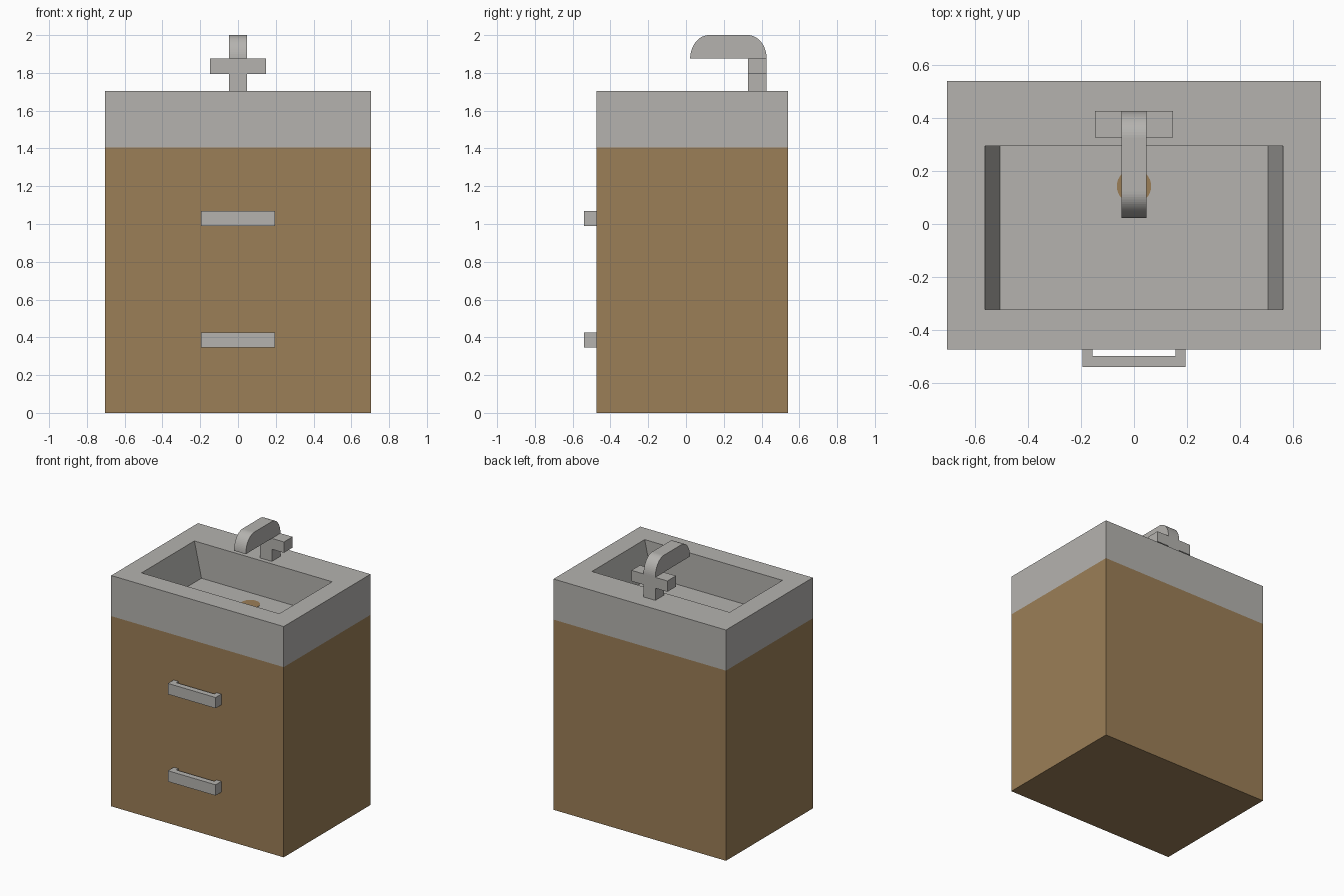
import bpy, bmesh
from math import sin, cos, pi

cube = bpy.data.objects.get("Cube")
if cube:
    bpy.data.objects.remove(cube, do_unlink=True)


def make_material(name, rgb):
    m = bpy.data.materials.new(name)
    m.use_nodes = True
    m.diffuse_color = (*rgb, 1)
    m.node_tree.nodes["Principled BSDF"].inputs["Base Color"].default_value = (*rgb, 1)
    return m


grey = make_material("light grey", (0.46, 0.45, 0.43))
brown = make_material("wood brown", (0.33, 0.21, 0.095))


def finish(name, bm, mat):
    bmesh.ops.recalc_face_normals(bm, faces=bm.faces[:])
    mesh = bpy.data.meshes.new(name)
    bm.to_mesh(mesh)
    bm.free()
    mesh.materials.append(mat)
    ob = bpy.data.objects.new(name, mesh)
    bpy.context.scene.collection.objects.link(ob)
    return ob


def prism(name, points, axis, lo, hi, mat):
    """Extrude a 2D outline along x, y or z between lo and hi."""
    bm = bmesh.new()

    def place(p, d):
        c = list(p)
        c.insert(axis, d)
        return bm.verts.new(c)

    face = bm.faces.new([place(p, lo) for p in points])
    ext = bmesh.ops.extrude_face_region(bm, geom=[face])
    for v in ext["geom"]:
        if isinstance(v, bmesh.types.BMVert):
            v.co[axis] = hi
    return finish(name, bm, mat)


def rect(x0, x1, y0, y1):
    return [(x0, y0), (x1, y0), (x1, y1), (x0, y1)]


W, FRONT, BACK = 0.705, -0.473, 0.54
BASE_TOP, TOP, FLOOR = 1.405, 1.705, 1.445

# Cabinet
prism("cabinet", rect(-W, W, FRONT, BACK), 2, 0, BASE_TOP, brown)

# Basin slab: stacked rectangular rings, with sloping ends inside
bm = bmesh.new()
levels = [(W, FRONT, BACK, BASE_TOP), (W, FRONT, BACK, TOP),
          (0.563, -0.322, 0.295, TOP), (0.505, -0.322, 0.295, FLOOR)]
rings = [[bm.verts.new((*p, z)) for p in rect(-w, w, f, b)] for w, f, b, z in levels]
for a, b in zip(rings, rings[1:]):
    for i in range(4):
        j = (i + 1) % 4
        bm.faces.new((a[i], a[j], b[j], b[i]))
bm.faces.new(rings[0])
bm.faces.new(rings[-1])
finish("basin", bm, grey)

# Drain disc
drain = [(0.065 * cos(2 * pi * i / 32), 0.143 + 0.065 * sin(2 * pi * i / 32))
         for i in range(32)]
prism("drain", drain, 2, FLOOR, FLOOR + 0.003, brown)

# Tap: cross-shaped stem and handles
cross = [(0.048, TOP), (0.048, 1.795), (0.147, 1.795), (0.147, 1.875), (0.048, 1.875)]
cross += [(-x, z) for x, z in reversed(cross)]
prism("tap_stem", cross, 1, 0.327, 0.427, grey)

# Tap spout with rounded ends
N = 16
arc = [(0.1 * cos(pi / 2 * i / N), 0.125 * sin(pi / 2 * i / N)) for i in range(N + 1)]
outline = [(0.327 + y, 1.875 + z) for y, z in arc]
outline += [(0.122 - y, 1.875 + z) for y, z in reversed(arc)]
prism("tap_spout", outline, 0, -0.048, 0.048, grey)

# Drawer handles: U-shaped pulls
pull = [(-0.195, FRONT), (-0.195, -0.54), (0.195, -0.54), (0.195, FRONT),
        (0.156, FRONT), (0.156, -0.498), (-0.156, -0.498), (-0.156, FRONT)]
for name, z in (("upper_handle", 0.99), ("lower_handle", 0.345)):
    prism(name, pull, 2, z, z + 0.08, grey)
